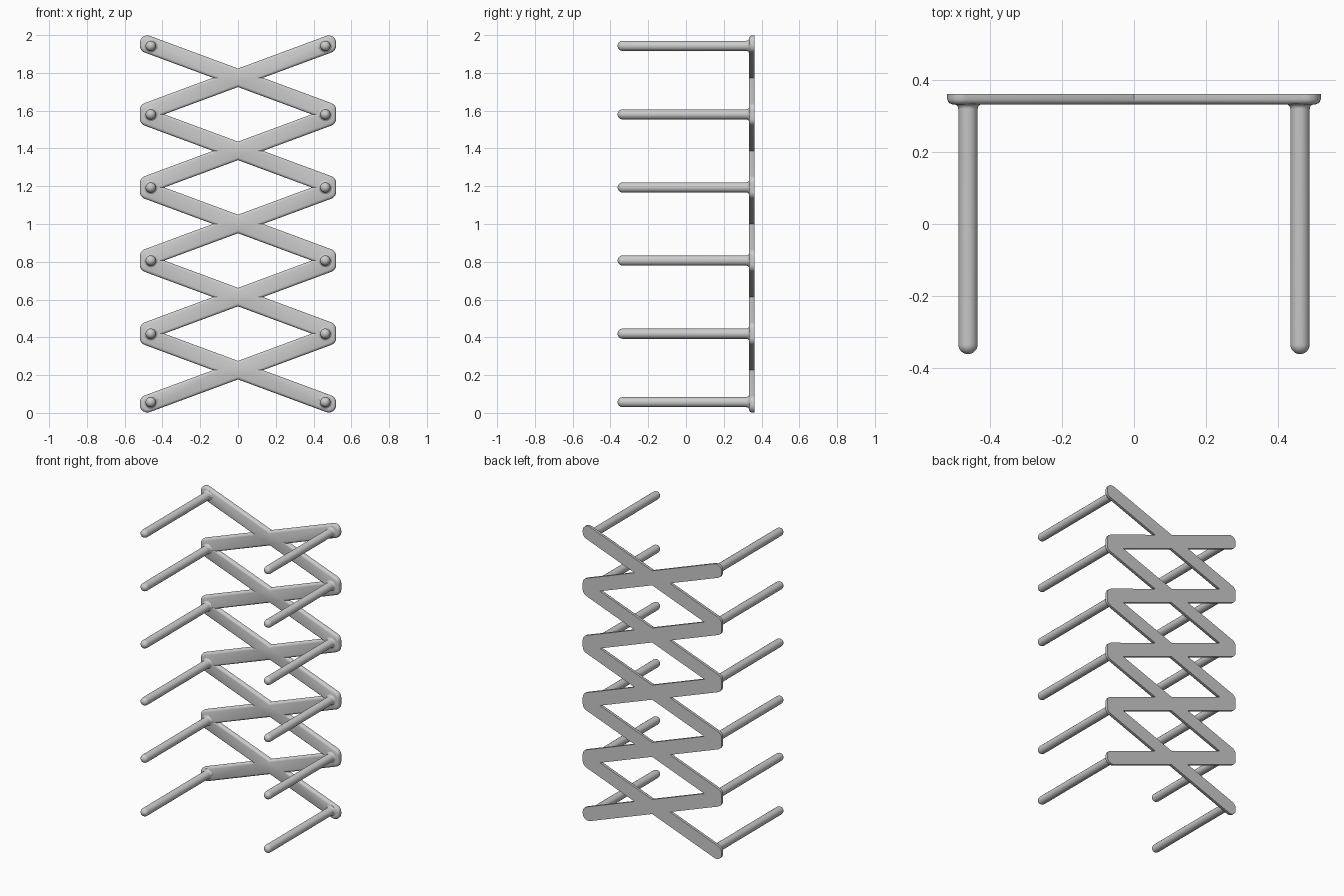
import bpy, bmesh, math
from mathutils import Vector

if "Cube" in bpy.data.objects:
    bpy.data.objects.remove(bpy.data.objects["Cube"])

STEP, SLOPE, HALF, EDGE = 0.387, 0.37, 0.049, 0.52
BACK = 0.362
crossings = [1 + (i - 2) * STEP for i in range(5)]


def finish(name, bm):
    bmesh.ops.recalc_face_normals(bm, faces=bm.faces)
    mesh = bpy.data.meshes.new(name)
    bm.to_mesh(mesh)
    bm.free()
    ob = bpy.data.objects.new(name, mesh)
    bpy.context.collection.objects.link(ob)
    bpy.context.view_layer.objects.active = ob
    ob.select_set(True)
    bpy.ops.object.shade_smooth_by_angle(angle=math.radians(35))
    ob.select_set(False)
    return ob


def rounded(points, n=7):
    """Round the corners of a closed outline; each point is (x, z, radius)."""
    out = []
    for i, (x, z, r) in enumerate(points):
        p = Vector((x, z))
        if r == 0:
            out.append(p)
            continue
        a = (Vector(points[i - 1][:2]) - p).normalized()
        b = (Vector(points[(i + 1) % len(points)][:2]) - p).normalized()
        half = a.angle(b) / 2
        centre = p + (a + b).normalized() * r / math.sin(half)
        v0 = p + a * r / math.tan(half) - centre
        v1 = p + b * r / math.tan(half) - centre
        sweep = math.pi - 2 * half
        for k in range(n):
            t = k / (n - 1) * sweep
            out.append(centre + (v0 * math.sin(sweep - t) + v1 * math.sin(t)) / math.sin(sweep))
    return out


def inset(loop, d):
    """Offset a closed outline to its left by d."""
    out = []
    for i, p in enumerate(loop):
        e0 = (p - loop[i - 1]).normalized()
        e1 = (loop[(i + 1) % len(loop)] - p).normalized()
        n0, n1 = Vector((-e0.y, e0.x)), Vector((-e1.y, e1.x))
        out.append(p + (n0 + n1) * d / (1 + n0.dot(n1)))
    return out


# Lattice outline: right half going up, left half mirrored going down
R = 0.04
half = []
c = crossings
end = EDGE * SLOPE
for i in range(6):
    lo = (c[i - 1] + end if i else c[0] - end) - HALF
    hi = (c[i] - end if i < 5 else c[4] + end) + HALF
    half += [(EDGE, lo, R), (EDGE, hi, R)]
    if i < 5:
        half.append((HALF / SLOPE, c[i], 0))
outline = [(0, c[0] - HALF, 0)] + half + [(0, c[4] + HALF, 0)]
outline += [(-x, z, r) for x, z, r in reversed(half)]
loops = [rounded(outline)]

# Diamond openings, wound the opposite way
w = (STEP / 2 - HALF) / SLOPE
for a, b in zip(c, c[1:]):
    m = (a + b) / 2
    loops.append([Vector(p) for p in ((0, a + HALF), (-w, m), (0, b - HALF), (w, m))])

# Lattice plate with softened front edges and flat back
bm = bmesh.new()
front_edges, back_edges = [], []
rings = [(BACK, 0), (0.347, 0), (0.340, 0.003), (0.336, 0.007), (0.333, 0.014)]
for loop in loops:
    rows = [[bm.verts.new((p.x, y, p.y)) for p in inset(loop, d)] for y, d in rings]
    n = len(loop)
    for r0, r1 in zip(rows, rows[1:]):
        for i in range(n):
            bm.faces.new((r0[i], r0[(i + 1) % n], r1[(i + 1) % n], r1[i]))
    for row, store in ((rows[0], back_edges), (rows[-1], front_edges)):
        store += [bm.edges.get((row[i], row[(i + 1) % n])) for i in range(n)]
for edges, sign in ((back_edges, 1), (front_edges, -1)):
    bmesh.ops.triangle_fill(bm, edges=edges, use_beauty=True, normal=(0, sign, 0))
finish("lattice_plate", bm)

# Round-tipped pegs with a small fillet at the plate
PR, TIP = 0.027, -0.362
profile = [(0.036, 0.340), (0.036, 0.333), (0.031, 0.330), (0.028, 0.326), (PR, 0.320)]
profile += [(PR * math.cos(t), TIP + PR - PR * math.sin(t))
            for t in [k * math.pi / 14 for k in range(7)]]


def peg(name, x, z, sides=28):
    bm = bmesh.new()
    rows = [[bm.verts.new((x + r * math.cos(2 * math.pi * i / sides), y,
                           z + r * math.sin(2 * math.pi * i / sides)))
             for i in range(sides)] for r, y in profile]
    for r0, r1 in zip(rows, rows[1:]):
        for i in range(sides):
            bm.faces.new((r0[i], r0[(i + 1) % sides], r1[(i + 1) % sides], r1[i]))
    bm.faces.new(rows[0])
    tip = bm.verts.new((x, TIP, z))
    for i in range(sides):
        bm.faces.new((rows[-1][i], rows[-1][(i + 1) % sides], tip))
    finish(name, bm)


peg_heights = [0.057] + [(a + b) / 2 for a, b in zip(c, c[1:])] + [1.943]
for i, z in enumerate(peg_heights):
    for side, x in (("left", -0.462), ("right", 0.462)):
        peg(f"{side}_peg_{i + 1}", x, z)
